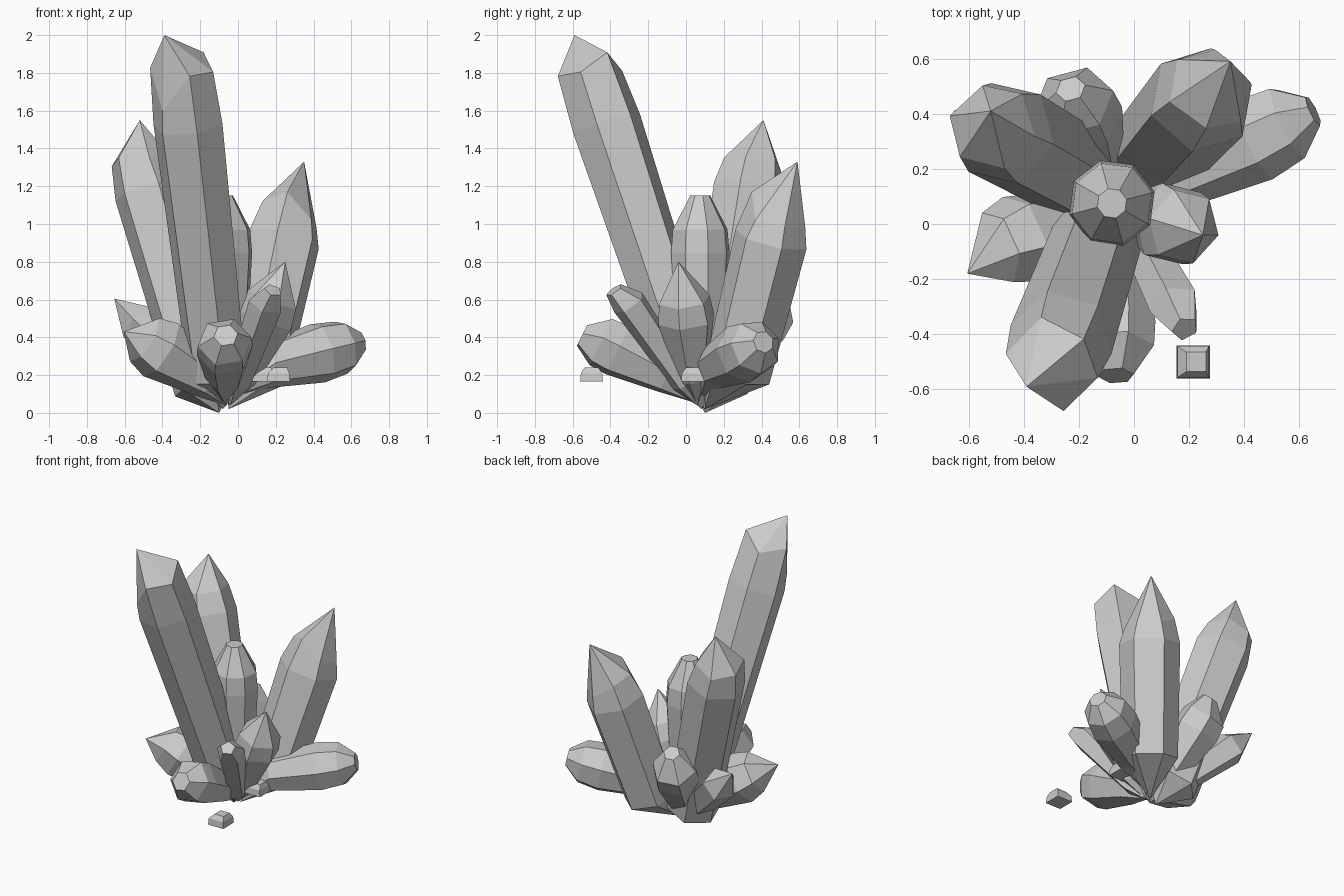
import bpy, bmesh, math
from mathutils import Vector

cube = bpy.data.objects.get("Cube")
if cube:
    bpy.data.objects.remove(cube, do_unlink=True)

# Single stone colour
GREY = (0.6, 0.6, 0.6, 1.0)
stone = bpy.data.materials.new("grey_crystal")
stone.use_nodes = True
stone.diffuse_color = GREY
stone.node_tree.nodes["Principled BSDF"].inputs["Base Color"].default_value = GREY


def crystal(name, root, foot, shoulder, tip, rings, sides=6, spin=0, cap=0.0, lifts=None):
    """Faceted shard: a root point, rings placed along the foot-to-shoulder
    line as (fraction, radius), then a pointed tip or a small flat cap.
    lifts slides the corners of the last ring along the axis."""
    root, foot, shoulder, tip = map(Vector, (root, foot, shoulder, tip))
    axis = (shoulder - foot).normalized()
    side = Vector((1, 0, 0))
    side = (side - axis * side.dot(axis)).normalized()
    other = axis.cross(side)
    bm = bmesh.new()

    def ring(centre, radius, slide=None):
        loop = []
        for i in range(sides):
            a = math.radians(spin) + math.tau * i / sides
            p = centre + (side * math.cos(a) + other * math.sin(a)) * radius
            if slide:
                p += axis * slide[i]
            loop.append(bm.verts.new(p))
        return loop

    loops = []
    for fraction, radius in rings:
        last = fraction == rings[-1][0]
        loops.append(ring(foot.lerp(shoulder, fraction), radius, lifts if last else None))
    if cap:
        loops.append(ring(tip, cap))
        bm.faces.new(loops[-1])

    # Side facets
    for low, high in zip(loops, loops[1:]):
        for i in range(sides):
            j = (i + 1) % sides
            bm.faces.new((low[i], low[j], high[j], high[i]))

    # Pointed ends
    def point(position, loop):
        apex = bm.verts.new(position)
        for i in range(sides):
            bm.faces.new((loop[i], loop[(i + 1) % sides], apex))

    point(root, loops[0])
    if not cap:
        point(tip, loops[-1])

    bmesh.ops.recalc_face_normals(bm, faces=bm.faces)
    mesh = bpy.data.meshes.new(name)
    bm.to_mesh(mesh)
    bm.free()
    mesh.materials.append(stone)
    obj = bpy.data.objects.new(name, mesh)
    bpy.context.collection.objects.link(obj)
    return obj


# Large pointed shards
crystal("tall_crystal", (-0.08, 0.1, 0.02), (-0.11, 0.02, 0.2), (-0.265, -0.42, 1.53),
        (-0.39, -0.59, 2.0), [(0, 0.16), (1, 0.19), (1.19, 0.172)], spin=-15,
        lifts=(0.02, 0.08, -0.02, 0.05, -0.14, 0.05))
crystal("back_left_crystal", (-0.1, 0.1, 0), (-0.17, 0.16, 0.14), (-0.47, 0.33, 1.18),
        (-0.52, 0.41, 1.55), [(0, 0.175), (1, 0.192), (1.13, 0.16)], spin=-15,
        lifts=(0, 0.02, 0, 0.04, 0.05, 0))
crystal("back_right_crystal", (-0.05, 0.1, 0.02), (0.09, 0.27, 0.2), (0.245, 0.45, 0.92),
        (0.35, 0.59, 1.33), [(0, 0.18), (1, 0.198), (1.22, 0.162)], spin=20,
        lifts=(-0.06, -0.05, 0, 0, 0.05, -0.06))

# Upright blunt shard in the middle
crystal("centre_crystal", (-0.08, 0.08, 0.02), (-0.08, 0.08, 0.15), (-0.08, 0.075, 0.97),
        (-0.08, 0.075, 1.15), [(0, 0.12), (0.85, 0.16), (1, 0.15)],
        sides=8, spin=15, cap=0.055)

# Lying and leaning shards round the foot
crystal("right_lying_crystal", (-0.05, 0.08, 0.08), (0.15, 0.17, 0.25), (0.56, 0.37, 0.35),
        (0.65, 0.41, 0.375), [(0, 0.12), (0.7, 0.163), (1, 0.145)],
        sides=7, spin=20, cap=0.06)
crystal("left_stub_crystal", (-0.06, 0.06, 0.04), (-0.16, 0.03, 0.18), (-0.45, -0.07, 0.36),
        (-0.605, -0.18, 0.43), [(0, 0.11), (0.85, 0.17), (1.15, 0.14)], spin=15)
crystal("front_stub_crystal", (-0.07, 0.06, 0.05), (-0.07, -0.1, 0.2), (-0.07, -0.45, 0.375),
        (-0.065, -0.55, 0.41), [(0, 0.105), (0.75, 0.15), (1, 0.145)],
        spin=10, cap=0.065)
crystal("front_thin_crystal", (-0.04, 0.06, 0.04), (0, -0.01, 0.16), (0.15, -0.3, 0.58),
        (0.185, -0.38, 0.65), [(0, 0.07), (1, 0.095)], sides=5, spin=40, cap=0.05)
crystal("right_stub_crystal", (-0.05, 0.06, 0.04), (0.02, 0.035, 0.18), (0.18, -0.01, 0.6),
        (0.25, -0.04, 0.8), [(0, 0.08), (0.75, 0.155), (1, 0.14)], spin=-15)
crystal("back_blunt_crystal", (-0.08, 0.1, 0.04), (-0.13, 0.2, 0.19), (-0.22, 0.445, 0.55),
        (-0.23, 0.49, 0.67), [(0, 0.1), (0.75, 0.16), (1, 0.15)], spin=10, cap=0.055)
crystal("far_left_crystal", (-0.1, 0.1, 0.05), (-0.2, 0.17, 0.16), (-0.52, 0.36, 0.47),
        (-0.655, 0.41, 0.605), [(0, 0.09), (1, 0.115)], sides=5, spin=30)

# Loose chips
for label, x, y in (("front", 0.215, -0.5), ("side", 0.13, 0.035)):
    crystal(label + "_chip", (x, y, 0.165), (x, y, 0.165), (x, y, 0.21), (x + 0.01, y, 0.24),
            [(0, 0.085), (1, 0.08)], sides=4, spin=45, cap=0.05)
